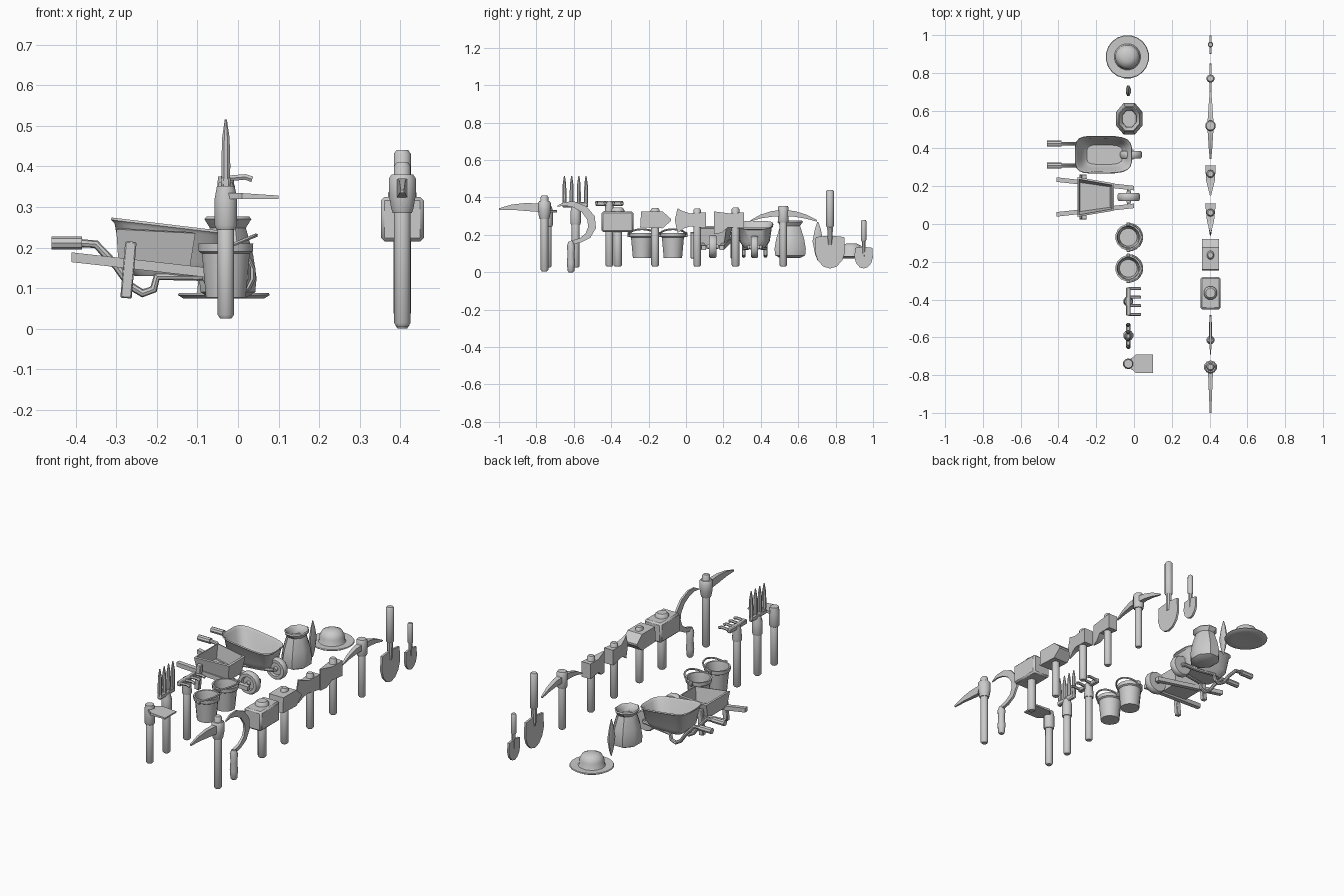
import bpy, bmesh, math
from mathutils import Vector

if "Cube" in bpy.data.objects:
    bpy.data.objects.remove(bpy.data.objects["Cube"])


def link(name, bm):
    bmesh.ops.remove_doubles(bm, verts=bm.verts, dist=1e-5)
    bmesh.ops.recalc_face_normals(bm, faces=bm.faces)
    me = bpy.data.meshes.new(name)
    bm.to_mesh(me)
    bm.free()
    ob = bpy.data.objects.new(name, me)
    bpy.context.collection.objects.link(ob)
    return ob


def lathe(name, prof, loc, n=10, sx=1, sy=1):
    """Revolve (radius, z) points around z."""
    bm = bmesh.new()
    rings = [[bm.verts.new((r * sx * math.cos(math.tau * (i + .5) / n),
                            r * sy * math.sin(math.tau * (i + .5) / n), z))
              for i in range(n)] for r, z in prof]
    for a, b in zip(rings, rings[1:]):
        for i in range(n):
            j = (i + 1) % n
            bm.faces.new((a[i], a[j], b[j], b[i]))
    bm.faces.new(rings[0])
    bm.faces.new(rings[-1])
    ob = link(name, bm)
    ob.location = loc
    return ob


def handle(name, x, y, z0, z1, r=.021, c=.009):
    return lathe(name, [(r * .7, z0), (r, z0 + c), (r, z1 - c), (r * .7, z1)], (x, y, 0))


def plate(name, pts, thick, x=.405):
    """Extrude a (y, z) outline in x; thick is a function of (y, z)."""
    bm = bmesh.new()
    n = len(pts)
    sides = [[bm.verts.new((x + s * thick(y, z) / 2, y, z)) for y, z in pts] for s in (-1, 1)]
    for side in sides:
        bm.faces.new(side)
    for i in range(n):
        j = (i + 1) % n
        bm.faces.new((sides[0][i], sides[0][j], sides[1][j], sides[1][i]))
    return link(name, bm)


def sweep(name, path, x=.405):
    """Curved blade through (y, z, width, thickness) stations."""
    bm = bmesh.new()
    rings = []
    for i, (y, z, w, t) in enumerate(path):
        a, b = path[max(i - 1, 0)], path[min(i + 1, len(path) - 1)]
        d = Vector((b[0] - a[0], b[1] - a[1])).normalized()
        rings.append([bm.verts.new((x + u * t / 2, y - d.y * v * w / 2, z + d.x * v * w / 2))
                      for u, v in ((-1, -1), (1, -1), (1, 1), (-1, 1))])
    for a, b in zip(rings, rings[1:]):
        for i in range(4):
            j = (i + 1) % 4
            bm.faces.new((a[i], a[j], b[j], b[i]))
    bm.faces.new(rings[0])
    bm.faces.new(rings[-1])
    return link(name, bm)


def box(name, x, y, z, bev=0):
    bm = bmesh.new()
    bmesh.ops.create_cube(bm, size=1)
    for v in bm.verts:
        v.co = [(r[0] + r[1]) / 2 + c * (r[1] - r[0]) for r, c in zip((x, y, z), v.co)]
    if bev:
        bmesh.ops.bevel(bm, geom=bm.edges[:], offset=bev, segments=1, affect='EDGES')
    return link(name, bm)


def tube(name, pts, r, res=2):
    cu = bpy.data.curves.new(name, 'CURVE')
    cu.dimensions = '3D'
    cu.bevel_depth, cu.bevel_resolution, cu.use_fill_caps = r, res, True
    sp = cu.splines.new('POLY')
    sp.points.add(len(pts) - 1)
    for p, c in zip(sp.points, pts):
        p.co = (*c, 1)
    ob = bpy.data.objects.new(name, cu)
    bpy.context.collection.objects.link(ob)
    return ob


def wheel(name, x, y, z, r, w):
    t = lathe(name + "_tyre", [(r * .62, -w / 2), (r * .9, -w / 2), (r, -w / 4), (r, w / 4), (r * .9, w / 2),
                               (r * .62, w / 2), (r * .55, w / 5), (r * .55, -w / 5), (r * .62, -w / 2)], (x, y, z), 14)
    h = lathe(name + "_hub", [(.012, -w * .7), (.012, -.008), (r * .6, -.008), (r * .6, .008),
                              (.012, .008), (.012, w * .7)], (x, y, z), 14)
    for o in (t, h):
        o.rotation_euler.x = math.pi / 2


F, B = .405, -.03

# shovel and trowel
for nm, y, w, z0, z1, hb, ht, r in (("shovel", .77, .08, .02, .195, .24, .44, .022),
                                    ("trowel", .95, .049, .02, .135, .165, .28, .015)):
    handle(nm + "_handle", F, y, hb, ht, r)
    lathe(nm + "_neck", [(r * .5, z1 - .05), (r * .7, z1), (r * .75, hb + .01)], (F, y, 0), 8)
    half = [(.2, 1), (.95, .96), (1, .5), (.82, .25), (.45, .06)]
    out = [(y + a * w, z0 + b * (z1 - z0)) for a, b in half] + [(y, z0)] + \
          [(y - a * w, z0 + b * (z1 - z0)) for a, b in half[::-1]]
    plate(nm + "_blade", out, lambda a, b: .012)

# pickaxe
handle("pick_handle", F, .52, .03, .35, .02)
lathe("pick_collar", [(.025, .265), (.029, .275), (.029, .345), (.023, .355)], (F, .52, 0))
sweep("pick_head", [(.345, .275, .006, .008), (.40, .298, .02, .018), (.46, .312, .03, .026), (.52, .316, .036, .034),
                    (.58, .312, .03, .026), (.64, .298, .022, .018), (.70, .275, .008, .008)])

# hatchet and axe
handle("hatchet_handle", F, .265, .03, .345)
plate("hatchet_head", [(.31, .32), (.23, .315), (.15, .325), (.15, .205), (.19, .21), (.225, .24), (.31, .235)],
      lambda y, z: .006 + .05 * min(1, max(0, (y - .15) / .1)))
handle("axe_handle", F, .06, .03, .34)
plate("axe_head", [(.108, .32), (.02, .315), (-.02, .328), (-.045, .342), (-.06, .28), (-.045, .21),
                   (-.01, .235), (.02, .245), (.108, .235)],
      lambda y, z: .006 + .05 * min(1, max(0, (y + .045) / .1)))

# cross-peen hammer and sledge hammer
handle("hammer_handle", F, -.165, .03, .26)
plate("hammer_head", [(-.245, .24), (-.24, .325), (-.125, .325), (-.08, .285), (-.08, .275), (-.125, .235)],
      lambda y, z: .09)
lathe("hammer_cap", [(.024, .3), (.024, .333), (.016, .343)], (F, -.165, 0), 10, .8, 1)
handle("sledge_handle", F, -.365, .03, .26, .023)
box("sledge_head", (.352, .458), (-.452, -.28), (.215, .325), .009)
lathe("sledge_cap", [(.038, .3), (.036, .335), (.026, .346)], (F, -.365, 0), 12)

# sickle
lathe("sickle_handle", [(.012, 0), (.018, .008), (.022, .05), (.018, .10), (.022, .14), (.013, .165)], (F, -.615, 0))
sweep("sickle_blade", [(-.69, .352, .004, .006), (-.65, .366, .02, .009), (-.60, .363, .032, .010),
                       (-.545, .337, .04, .011), (-.508, .29, .044, .012), (-.502, .24, .042, .012),
                       (-.525, .195, .034, .013), (-.565, .17, .024, .015), (-.615, .158, .02, .018)])

# single-blade mattock
handle("mattock_handle", F, -.757, .005, .41)
lathe("mattock_collar", [(.025, .285), (.029, .297), (.035, .33), (.035, .37), (.028, .38)], (F, -.757, 0))
sweep("mattock_blade", [(-1, .338, .008, .008), (-.93, .348, .028, .014), (-.86, .349, .042, .02),
                        (-.76, .344, .046, .028)])

# sun hat
lathe("hat", [(.07, .078), (.10, .074), (.115, .083), (.112, .088), (.07, .086), (.066, .092), (.064, .118),
              (.052, .142), (.028, .153), (.006, .155)], (-.035, .885, 0), 20)
# whetstone
lathe("whetstone", [(.1, .065), (.55, .1), (1, .165), (.55, .23), (.1, .27)], (B, .705, 0), 8, .014, .031)
# sack with open mouth
lathe("sack", [(.058, .077), (.084, .09), (.088, .125), (.078, .18), (.06, .235), (.055, .248), (.072, .27),
               (.066, .276), (.047, .255), (.045, .235)], (-.025, .557, 0), 8, .87, 1.03)

# metal wheelbarrow: rounded tapered tub
bm = bmesh.new()
rings = []
for hx, hy, z, cx in ((.10, .055, .13, -.155), (.128, .078, .165, -.16), (.143, .09, .242, -.162), (.152, .097, .25, -.162),
                      (.150, .094, .256, -.162), (.138, .085, .245, -.162), (.12, .07, .17, -.16), (.095, .05, .142, -.155)):
    ring = []
    for i in range(20):
        a = math.tau * (i + .5) / 20
        c, s = math.cos(a), math.sin(a)
        px = math.copysign(abs(c) ** .5, c) * hx
        py = math.copysign(abs(s) ** .5, s) * hy * (1.03 - .06 * c)
        ring.append(bm.verts.new((cx + px, .367 + py, z - .12 * px * (z > .2))))
    rings.append(ring)
for a, b in zip(rings, rings[1:]):
    for i in range(20):
        bm.faces.new((a[i], a[i - 1], b[i - 1], b[i]))
bm.faces.new(rings[0])
bm.faces.new(rings[-1])
link("metal_barrow_tub", bm)
for s in (-1, 1):
    y, yi = .367 + s * .058, .367 + s * .03
    tube("metal_barrow_grip", [(-.46, y, .211), (-.385, y, .211)], .016)
    tube("metal_barrow_frame", [(-.39, y, .211), (-.35, y, .208), (-.30, y, .155), (-.265, y, .105), (-.235, y, .087),
                                (-.208, y, .097), (-.20, y, .128), (-.10, yi + s * .01, .128), (-.015, yi, .135)], .01)
wheel("metal_barrow_wheel", -.015, .367, .135, .06, .038)

# wooden wheelbarrow: sloping rails, legs, open tray
Y = .143
for s in (-1, 1):
    ends = ((-.41, Y + s * .092, .176), (0, Y + s * .047, .13))
    bm = bmesh.new()
    r0, r1 = [[bm.verts.new((x, y + u * .012, z + v * .012)) for u, v in ((-1, -1), (1, -1), (1, 1), (-1, 1))]
              for x, y, z in ends]
    bm.faces.new(r0)
    bm.faces.new(r1)
    for i in range(4):
        bm.faces.new((r0[i], r0[i - 1], r1[i - 1], r1[i]))
    link("wood_barrow_rail", bm)
    leg = box("wood_barrow_leg", (-.014, .014), (-.012, .012), (-.07, .07), .003)
    leg.location = (-.27, Y + s * .107, .145)
    leg.rotation_euler.y = math.radians(5)
bm = bmesh.new()
top = [bm.verts.new(c) for c in ((-.30, Y - .105, .245), (-.30, Y + .105, .245), (-.105, Y + .072, .235), (-.105, Y - .072, .235))]
low = [bm.verts.new(c) for c in ((-.295, Y - .085, .165), (-.295, Y + .085, .165), (-.12, Y + .06, .142), (-.12, Y - .06, .142))]
bm.faces.new(low)
for i in range(4):
    bm.faces.new((top[i], top[i - 1], low[i - 1], low[i]))
m = link("wood_barrow_tray", bm).modifiers.new("walls", 'SOLIDIFY')
m.thickness = .014
wheel("wood_barrow_wheel", -.028, Y, .137, .062, .04)
tube("wood_barrow_axle", [(-.028, Y - .06, .137), (-.028, Y + .06, .137)], .009)

# two buckets with lowered bails
for y in (-.07, -.235):
    lathe("bucket", [(.05, .077), (.06, .185), (.068, .19), (.069, .21), (.06, .21), (.056, .19), (.047, .09)],
          (B, y, 0), 16)
    tube("bucket_bail", [(B + .078 * math.sin(a) * .95, y + .071 * math.cos(a), .2 + .03 * math.sin(a))
                         for a in [math.pi * i / 10 for i in range(11)]], .005, 1)
    for s in (-1, 1):
        box("bucket_ear", (B - .01, B + .01), (y + s * .07 - .008, y + s * .07 + .008), (.188, .215), .003)

# rake
handle("rake_handle", B, -.41, .03, .345)
lathe("rake_collar", [(.025, .29), (.027, .3), (.02, .375)], (B, -.41, 0))
box("rake_bar", (B - .012, B + .012), (-.485, -.335), (.355, .38), .004)
for i in range(4):
    y = -.478 + i * .0453
    tube("rake_tooth", [(B, y, .37), (.018, y, .374), (.035, y, .368)], .008, 1)

# garden fork
handle("fork_handle", B, -.59, .025, .34)
lathe("fork_collar", [(.025, .255), (.028, .265), (.028, .325), (.018, .36)], (B, -.59, 0))
box("fork_bar", (B - .012, B + .012), (-.66, -.525), (.345, .375), .006)
for i in range(4):
    lathe("fork_tine", [(.010, .35), (.012, .40), (.010, .47), (.003, .515)], (B, -.65 + i * .0385, 0), 8)

# hoe
handle("hoe_handle", B, -.74, .025, .27)
lathe("hoe_collar", [(.025, .245), (.029, .255), (.029, .32), (.023, .352)], (B, -.74, 0))
bm = bmesh.new()
hoe = bm.faces.new([bm.verts.new((x, -.74 + w, .32)) for x, w in
                    ((-.03, -.02), (-.005, -.035), (.01, -.05), (.10, -.05), (.10, .05), (.01, .05), (-.005, .035), (-.03, .02))])
res = bmesh.ops.extrude_face_region(bm, geom=[hoe])
for v in res["geom"]:
    if isinstance(v, bmesh.types.BMVert):
        v.co.z += .014 if v.co.x < .05 else .008
link("hoe_blade", bm)

# apply curves and shade everything
bpy.ops.object.select_all(action='SELECT')
bpy.context.view_layer.objects.active = bpy.data.objects["hoe_blade"]
bpy.ops.object.convert(target='MESH')
bpy.ops.object.shade_smooth_by_angle(angle=math.radians(40))
